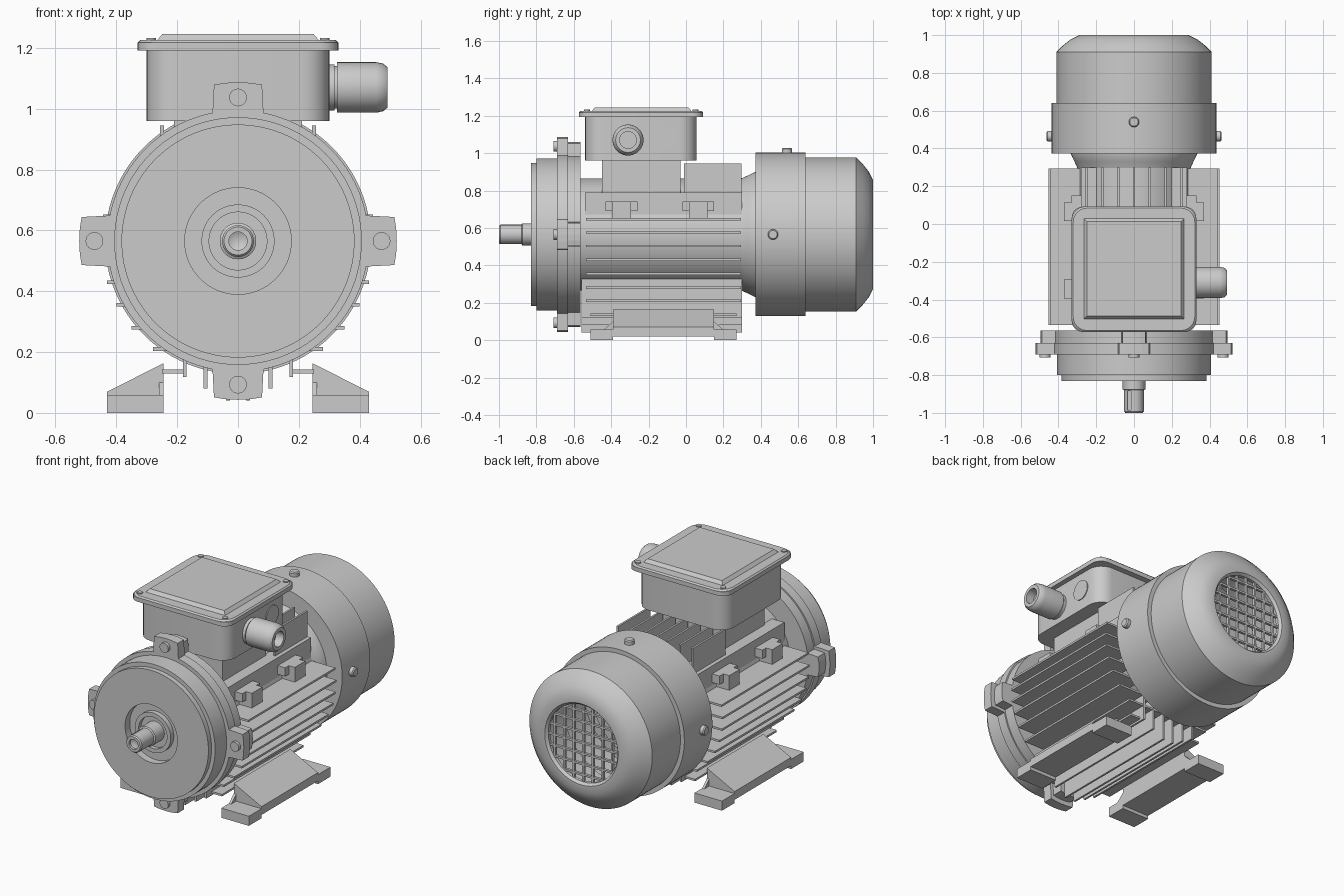
import bpy, bmesh, math
from mathutils import Vector

if "Cube" in bpy.data.objects:
    bpy.data.objects.remove(bpy.data.objects["Cube"])

AZ = 0.565  # height of the motor axis


def finish(name, bm, smooth=True):
    bmesh.ops.remove_doubles(bm, verts=bm.verts, dist=1e-5)
    bmesh.ops.recalc_face_normals(bm, faces=bm.faces)
    me = bpy.data.meshes.new(name)
    bm.to_mesh(me)
    bm.free()
    ob = bpy.data.objects.new(name, me)
    bpy.context.collection.objects.link(ob)
    if smooth:
        bpy.ops.object.select_all(action='DESELECT')
        ob.select_set(True)
        bpy.context.view_layer.objects.active = ob
        bpy.ops.object.shade_smooth_by_angle(angle=math.radians(35))
    return ob


def lathe(name, prof, origin=(0, 0, AZ), axis=(0, 1, 0), segs=72, loop=False):
    """Revolve (radius, distance) points around an axis."""
    bm = bmesh.new()
    q = Vector((0, 0, 1)).rotation_difference(Vector(axis))
    rings = []
    for r, h in prof:
        rings.append([bm.verts.new(Vector(origin) + q @ Vector((
            r * math.cos(math.tau * i / segs), r * math.sin(math.tau * i / segs), h)))
            for i in range(segs)])
    pairs = list(zip(rings, rings[1:])) + ([(rings[-1], rings[0])] if loop else [])
    for a, b in pairs:
        for i in range(segs):
            j = (i + 1) % segs
            bm.faces.new((a[i], a[j], b[j], b[i]))
    return finish(name, bm)


def disc(name, r, h0, h1, origin, axis, segs=24):
    return lathe(name, [(0, h0), (r, h0), (r, h1), (0, h1)], origin, axis, segs)


def prism(name, pts, y0, y1):
    """Extrude an x-z outline along y."""
    bm = bmesh.new()
    f = bm.faces.new([bm.verts.new((x, y0, z)) for x, z in pts])
    g = bmesh.ops.extrude_face_region(bm, geom=[f])
    bmesh.ops.translate(bm, vec=(0, y1 - y0, 0),
                        verts=[v for v in g['geom'] if isinstance(v, bmesh.types.BMVert)])
    return finish(name, bm, False)


def box(name, x0, x1, y0, y1, z0, z1, rnd=0, taper=0):
    """Box with optional rounded vertical edges and inset top."""
    bm = bmesh.new()
    bmesh.ops.create_cube(bm, size=1)
    for v in bm.verts:
        t = taper if v.co.z > 0 else 0
        v.co = (x1 - t if v.co.x > 0 else x0 + t, y1 - t if v.co.y > 0 else y0 + t,
                z1 if v.co.z > 0 else z0)
    if rnd:
        es = [e for e in bm.edges if abs(e.verts[0].co.z - e.verts[1].co.z) > 1e-4]
        bmesh.ops.bevel(bm, geom=es, offset=rnd, segments=6, profile=0.5, affect='EDGES')
    return finish(name, bm, rnd > 0)


# Stator core and shoulders
lathe("stator_core", [(0, -.57), (.30, -.57), (.30, .30), (0, .30)])
box("stator_shoulders", -.28, .28, -.54, .30, .64, .79)

# Horizontal side fins
for i, z in enumerate((.647, .575, .503, .43, .355, .28, .21)):
    x = math.sqrt(.452 ** 2 - (z - AZ) ** 2)
    box(f"side_fin_{i}", -x, x, -.535, .295, z - .006, z + .006)

# Vertical fins on top (behind the terminal box) and below
for i, x in enumerate((-.25, -.167, -.083, 0, .083, .167, .25)):
    box(f"top_fin_{i}", x - .006, x + .006, -.01, .298, .70, .945)
for s in (-1, 1):
    for i, (x, z) in enumerate(((.033, .04), (.107, .08), (.175, .118))):
        box(f"bottom_fin_{i}", s * x - .006, s * x + .006, -.56, .30, z, .36)

    # Mounting feet: wedge, end pads, gussets and web
    prism("foot_wedge", [(s * .245, .02), (s * .43, .02), (s * .43, .07), (s * .245, .163)], -.39, .15)
    for y0, y1, g0, g1 in ((-.51, -.39, -.44, -.39), (.15, .27, .15, .20)):
        box("foot_pad", *sorted((s * .245, s * .43)), y0, y1, 0, .058)
        yo, yi = (g0, g1) if y0 < 0 else (g1, g0)
        bm = bmesh.new()
        tri = [[bm.verts.new((s * x, y, z)) for y, z in ((yo, .055), (yi, .055), (yi, .10))]
               for x in (.245, .26)]
        bm.faces.new(tri[0])
        bm.faces.new(tri[1])
        for i in range(3):
            j = (i + 1) % 3
            bm.faces.new((tri[0][i], tri[0][j], tri[1][j], tri[1][i]))
        finish("foot_gusset", bm, False)
    box("foot_web", *sorted((s * .17, s * .25)), -.51, .27, .13, .142)

    # Lugs standing on the top side fin
    for yc in (-.345, .065):
        box("side_lug", *sorted((s * .27, s * .37)), yc - .05, yc + .05, .65, .742)
        box("side_lug_base", *sorted((s * .25, s * .33)), yc - .085, yc + .085, .69, .742)

# Front flange with recessed bearing seat
lathe("front_flange", [(0, -.79), (.095, -.79), (.095, -.815), (.12, -.815), (.12, -.785),
                       (.175, -.785), (.175, -.83), (.383, -.83), (.383, -.80), (.407, -.80),
                       (.407, -.69), (.43, -.69), (.43, -.63), (0, -.63)], segs=96)
lathe("rear_flange", [(0, -.635), (.422, -.635), (.422, -.565), (0, -.565)], segs=48)


def ear(name, k, w, r, y0, y1):
    c, s = ((1, 0), (0, 1), (-1, 0), (0, -1))[k]
    pts = [(-w - .004, .36), (w + .004, .36), (w - .004, r - .008), (w / 2, r - .002), (0, r),
           (-w / 2, r - .002), (-w + .004, r - .008)]
    prism(name, [(x * c + z * s, AZ - x * s + z * c) for x, z in pts], y0, y1)


# Four bolted ears around the flange
for k in range(4):
    ear("flange_ear", k, .083, .522, -.69, -.63)
    ear("flange_ear_back", k, .065, .495, -.64, -.565)
    a = k * math.pi / 2
    disc("flange_bolt", .029, -.708, -.68, (.472 * math.sin(a), 0, AZ + .472 * math.cos(a)), (0, 1, 0))

# Shaft with centre hole and keyway
shaft = lathe("shaft", [(0, -.97), (.03, -.985), (.03, -1), (.046, -1), (.052, -.993), (.052, -.88),
                        (.06, -.875), (.06, -.70), (0, -.70)], segs=48)
key = box("keyway_cutter", -.035, -.015, -.985, -.885, AZ + .028, AZ + .09)
key.hide_render = key.hide_viewport = True
mod = shaft.modifiers.new("keyway", 'BOOLEAN')
mod.operation, mod.object, mod.solver = 'DIFFERENCE', key, 'EXACT'

# Rear end bell
lathe("rear_end_bell", [(0, .25), (.285, .25), (.297, .29), (.315, .33), (.335, .37), (.335, .42), (0, .42)])

# Fan cowl shell
lathe("fan_cowl", [(.325, .372), (.437, .372), (.437, .64), (.411, .64), (.411, .91), (.375, .946),
                   (.335, .978), (.29, 1), (.245, 1), (.232, .985), (.232, .965), (.28, .965),
                   (.39, .89), (.39, .62), (.415, .62), (.415, .39), (.325, .39)], segs=96, loop=True)

# Square grille in the cowl's rear opening
for i in range(-3, 4):
    d = i * .064
    h = math.sqrt(.24 ** 2 - d * d)
    box("grille_vertical_bar", d - .006, d + .006, .968, .984, AZ - h, AZ + h)
    box("grille_horizontal_bar", -h, h, .968, .984, AZ + d - .006, AZ + d + .006)

# Cowl screws
for ax, y in (((0, 0, 1), .54), ((1, 0, 0), .465), ((-1, 0, 0), .465)):
    lathe("cowl_screw", [(0, .42), (.028, .42), (.028, .457), (.022, .463), (0, .463)],
          (0, y, AZ), ax, 16)

# Terminal box on its pedestal
box("terminal_pedestal", -.21, .21, -.45, -.03, .75, .97)
box("terminal_box", -.30, .30, -.54, .057, .96, 1.195, .09)
box("terminal_lid", -.33, .33, -.572, .092, 1.192, 1.218, .06)
box("terminal_lid_edge", -.33, .33, -.572, .092, 1.218, 1.226, .06, .008)
box("terminal_lid_panel", -.267, .267, -.505, .03, 1.224, 1.245, 0, .018)
for x in (-.285, .285):
    for y in (-.53, .05):
        disc("lid_screw", .016, 1.22, 1.232, (x, y, 0), (0, 0, 1), 16)

# Cable gland and blanked second entry
disc("gland_collar", .076, .28, .318, (0, -.31, 1.07), (1, 0, 0), 32)
lathe("cable_gland", [(0, .31), (.07, .31), (.07, .325), (.083, .325), (.083, .455), (.078, .478),
                      (.066, .492), (.045, .492), (.045, .44), (0, .44)], (0, -.31, 1.07), (1, 0, 0), 40)
disc("entry_plug", .06, .28, .305, (0, -.105, 1.085), (1, 0, 0), 40)
